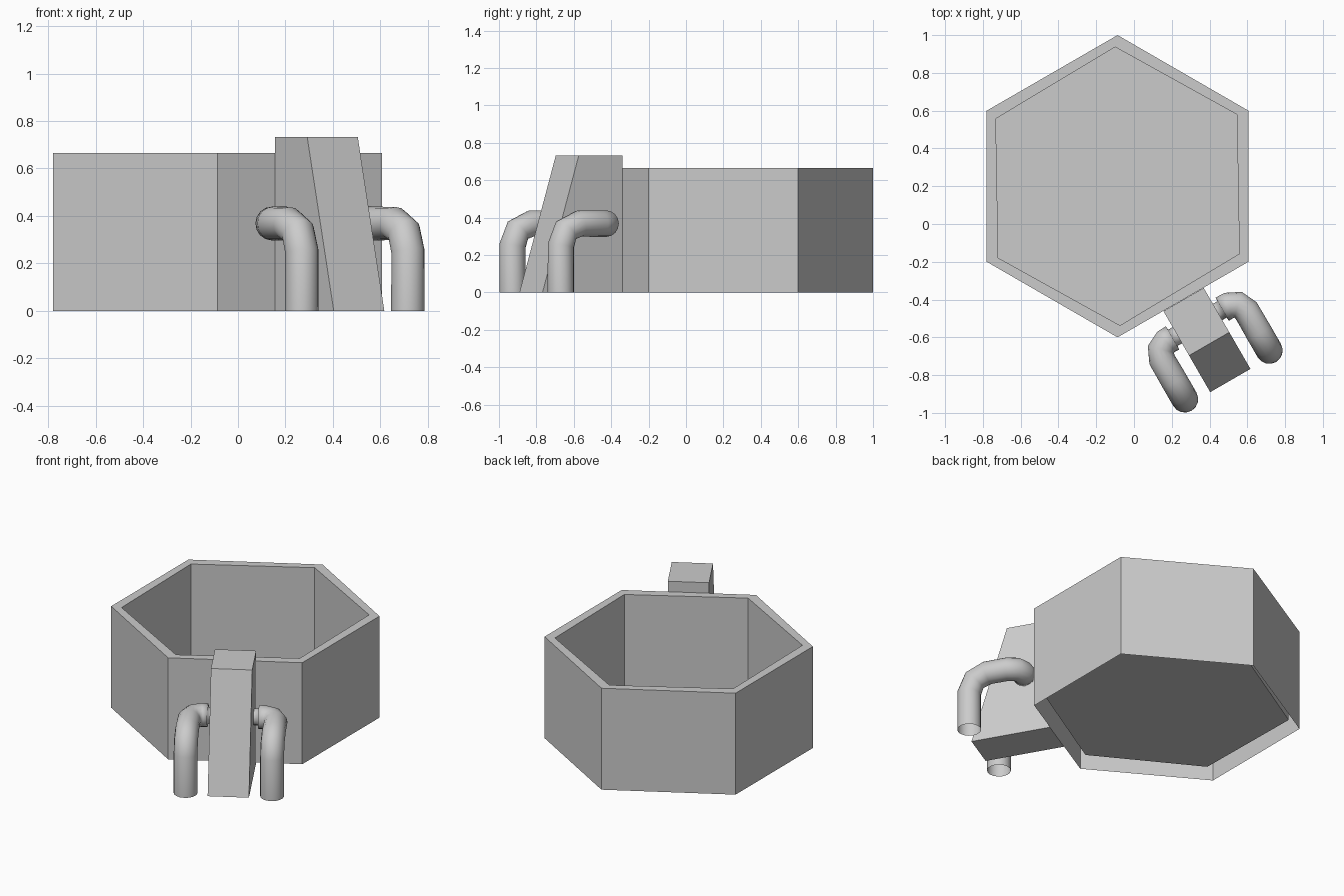
import bpy, bmesh
from math import cos, sin, radians
from mathutils import Matrix

if "Cube" in bpy.data.objects:
    bpy.data.objects.remove(bpy.data.objects["Cube"])

CX, CY, H = -0.087, 0.2, 0.665


def add_object(name, bm):
    bmesh.ops.recalc_face_normals(bm, faces=bm.faces)
    mesh = bpy.data.meshes.new(name)
    bm.to_mesh(mesh)
    bm.free()
    ob = bpy.data.objects.new(name, mesh)
    bpy.context.collection.objects.link(ob)
    return ob


def hexagon(bm, radius, z, turn=0.0):
    angles = [radians(90 + turn + 60 * i) for i in range(6)]
    return [bm.verts.new((CX + radius * cos(a), CY + radius * sin(a), z)) for a in angles]


def bridge(bm, a, b):
    for i in range(6):
        j = (i + 1) % 6
        bm.faces.new((a[i], a[j], b[j], b[i]))


# Basin: outer wall (open underneath), rim, inner wall and raised floor
bm = bmesh.new()
rings = [hexagon(bm, 0.8, 0), hexagon(bm, 0.8, H),
         hexagon(bm, 0.737, H, 1), hexagon(bm, 0.737, 0.062, 1)]
for lower, upper in zip(rings, rings[1:]):
    bridge(bm, lower, upper)
bm.faces.new(rings[3])
add_object("basin", bm)

# Flat panel on the front left face
bm = bmesh.new()
a, b = (-0.78, -0.2), (-0.087, -0.6)
corners = [(0.1, 0.025), (0.885, 0.025), (0.885, 0.655), (0.1, 0.655)]
bm.faces.new([bm.verts.new((a[0] + t * (b[0] - a[0]) - 0.001,
                            a[1] + t * (b[1] - a[1]) - 0.0017, z)) for t, z in corners])
add_object("side_panel", bm)

# Local frame at the middle of the front right face (local -y points outward)
frame = Matrix.Translation((0.2625, -0.40, 0)) @ Matrix.Rotation(radians(30), 4, 'Z')

# Sloping pillar: side profile extruded across its width
bm = bmesh.new()
profile = [(0, 0), (-0.495, 0), (-0.271, 0.733), (0, 0.733)]
face = bm.faces.new([bm.verts.new((-0.123, y, z)) for y, z in profile])
out = bmesh.ops.extrude_face_region(bm, geom=[face])
bmesh.ops.translate(bm, vec=(0.246, 0, 0),
                    verts=[v for v in out["geom"] if isinstance(v, bmesh.types.BMVert)])
add_object("pillar", bm).matrix_world = frame

# Bent pipes either side of the pillar: (x, y, z, thickness)
path = [(0.258, -0.46, 0, 1), (0.258, -0.46, 0.25, 1), (0.258, -0.427, 0.333, 1),
        (0.258, -0.345, 0.368, 1), (0.258, -0.22, 0.368, 1), (0.236, -0.168, 0.368, 1),
        (0.19, -0.147, 0.368, 1), (0.152, -0.147, 0.368, 1),
        (0.15, -0.147, 0.368, 0.7), (0.115, -0.147, 0.368, 0.7)]
for side, label in ((-1, "left"), (1, "right")):
    curve = bpy.data.curves.new(label + "_pipe", 'CURVE')
    curve.dimensions = '3D'
    curve.bevel_depth = 0.071
    curve.bevel_resolution = 6
    spline = curve.splines.new('POLY')
    spline.points.add(len(path) - 1)
    for p, (x, y, z, r) in zip(spline.points, path):
        p.co = (side * x, y, z, 1)
        p.radius = r
    ob = bpy.data.objects.new(label + "_pipe", curve)
    bpy.context.collection.objects.link(ob)
    ob.matrix_world = frame
